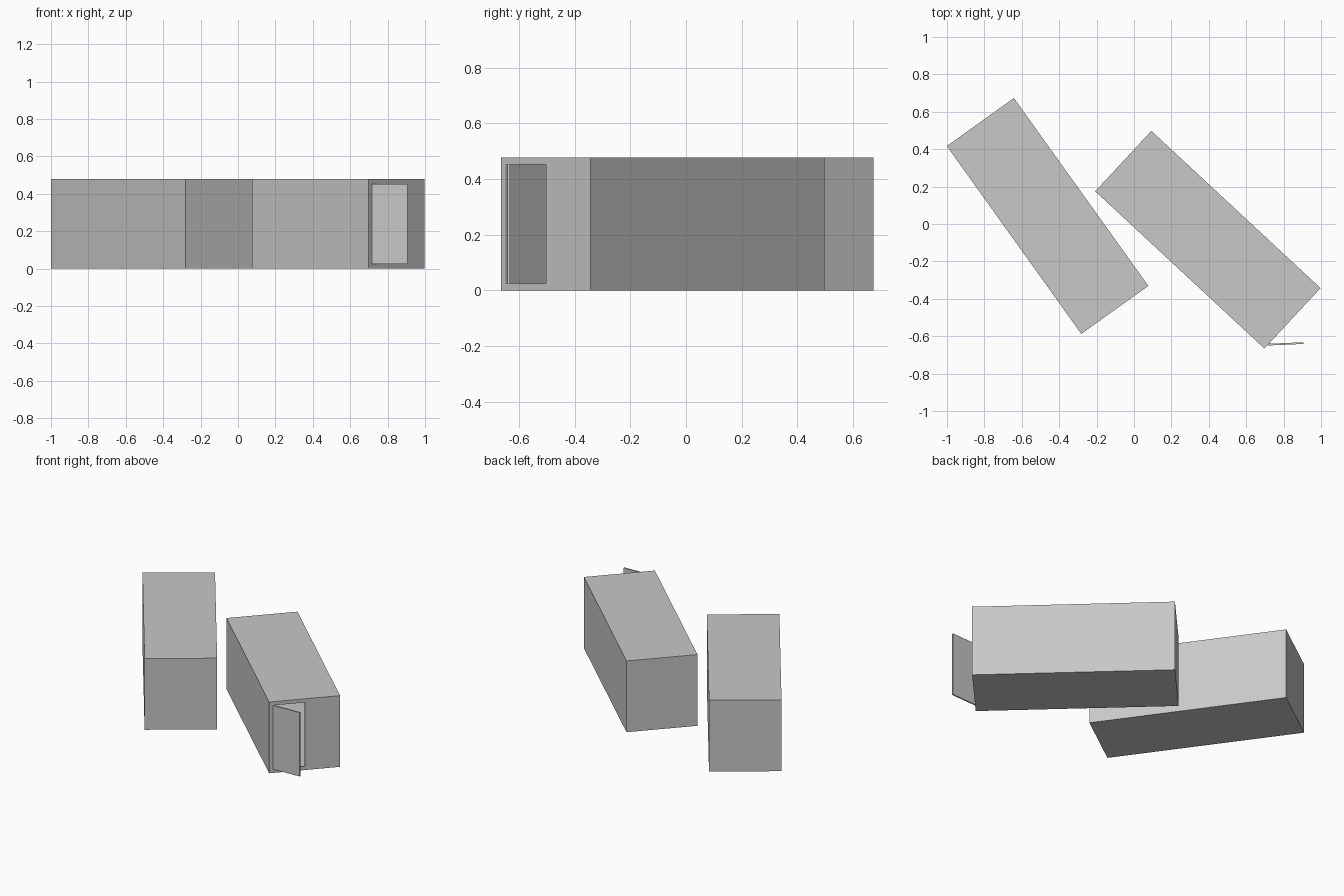
import bpy
import bmesh
from math import radians
from mathutils import Matrix, Vector

cube = bpy.data.objects.get("Cube")
if cube:
    bpy.data.objects.remove(cube, do_unlink=True)

LENGTH, WIDTH, HEIGHT = 1.235, 0.441, 0.478
WALL = 0.008
DOOR_START, DOOR_WIDTH = 0.033, 0.19      # measured along the end wall
DOOR_LOW, DOOR_HIGH = 0.025, 0.453

grey = bpy.data.materials.new("plain grey")
grey.use_nodes = True
colour = (0.58, 0.58, 0.58, 1)
grey.diffuse_color = colour
grey.node_tree.nodes["Principled BSDF"].inputs["Base Color"].default_value = colour


def box(size, centre):
    """Return a bmesh box of the given size around a centre."""
    bm = bmesh.new()
    bmesh.ops.create_cube(bm, size=1, matrix=Matrix.Translation(centre) @ Matrix.Diagonal((*size, 1)))
    return bm


def add_object(name, bm, location, angle):
    mesh = bpy.data.meshes.new(name)
    bm.to_mesh(mesh)
    bm.free()
    mesh.materials.append(grey)
    obj = bpy.data.objects.new(name, mesh)
    obj.location = location
    obj.rotation_euler.z = radians(angle)
    bpy.context.collection.objects.link(obj)
    return obj


def container():
    return box((LENGTH, WIDTH, HEIGHT), (0, 0, HEIGHT / 2))


def cut_doorway(bm):
    """Split the +x end wall along the door frame and remove the opening."""
    left = DOOR_START - WIDTH / 2
    right = left + DOOR_WIDTH
    cuts = [("y", left), ("y", right), ("z", DOOR_LOW), ("z", DOOR_HIGH)]
    for axis, value in cuts:
        end = [f for f in bm.faces if f.normal.x > 0.9]
        edges = {e for f in end for e in f.edges}
        normal = Vector((0, axis == "y", axis == "z"))
        bmesh.ops.bisect_plane(bm, geom=end + list(edges), plane_co=normal * value, plane_no=normal)
        bm.normal_update()
    opening = [f for f in bm.faces if f.normal.x > 0.9
               and left < f.calc_center_median().y < right
               and DOOR_LOW < f.calc_center_median().z < DOOR_HIGH]
    bmesh.ops.delete(bm, geom=opening, context="FACES")


# Closed container
add_object("closed_container", container(), (-0.462, 0.043, 0), -54.4)

# Open container: thin hollow shell with a doorway in its front end
bm = container()
bm.normal_update()
cut_doorway(bm)
shell = add_object("open_container", bm, (0.395, -0.084, 0), -42.9)
walls = shell.modifiers.new("walls", "SOLIDIFY")
walls.thickness = WALL
walls.offset = -1

# Door leaf swung open on its hinge
leaf = box((DOOR_WIDTH, 0.009, DOOR_HIGH - DOOR_LOW), (DOOR_WIDTH / 2, 0, (DOOR_LOW + DOOR_HIGH) / 2))
add_object("door_leaf", leaf, (0.716, -0.645, 0), 2.5)
